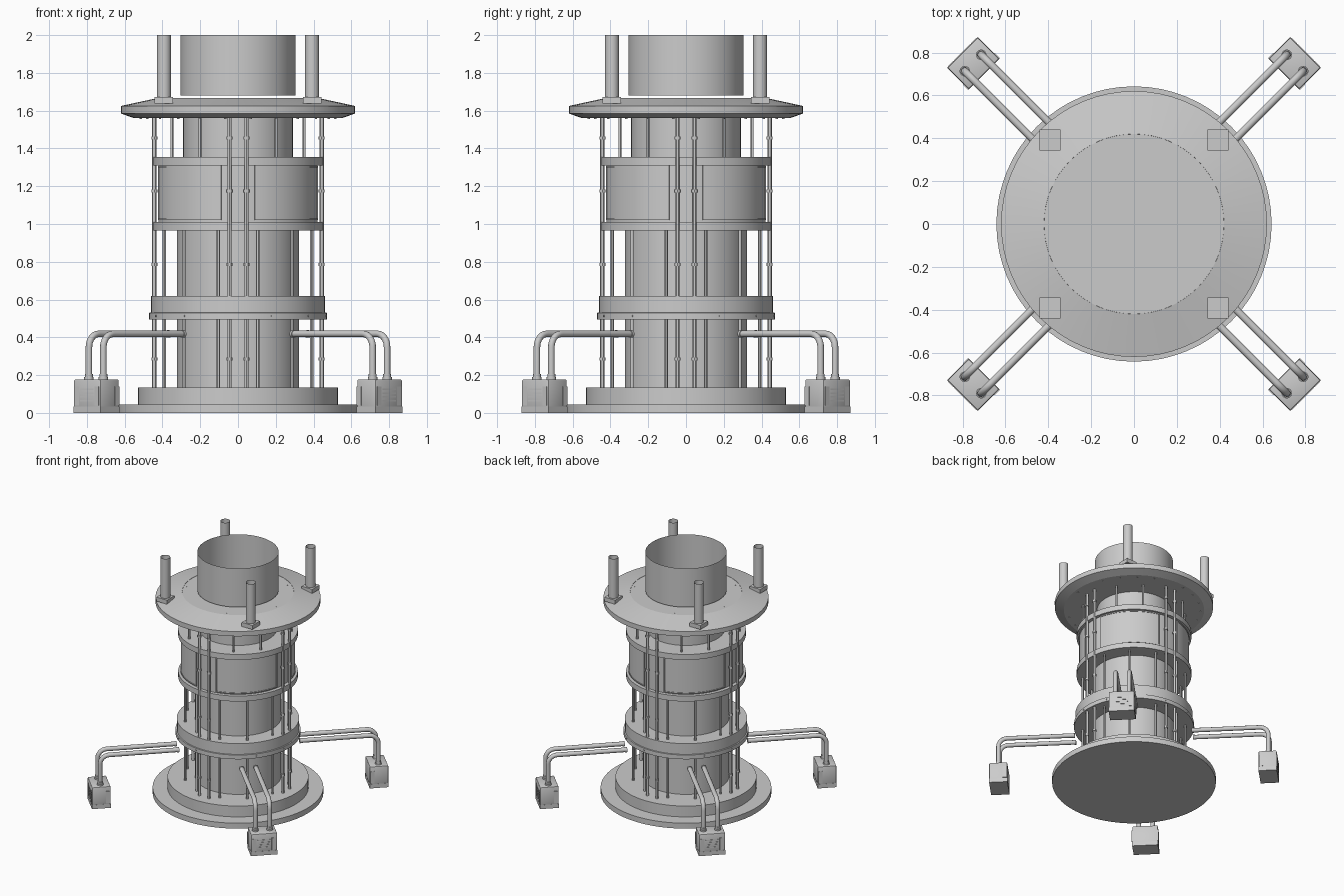
import bpy, bmesh, math
from mathutils import Vector, Matrix

if "Cube" in bpy.data.objects:
    bpy.data.objects.remove(bpy.data.objects["Cube"])

grey = bpy.data.materials.new("steel_grey")
grey.diffuse_color = (0.6, 0.6, 0.6, 1)
grey.use_nodes = True
grey.node_tree.nodes["Principled BSDF"].inputs["Base Color"].default_value = grey.diffuse_color


def finish(name, bm, smooth=30):
    bmesh.ops.remove_doubles(bm, verts=bm.verts, dist=1e-5)
    bmesh.ops.recalc_face_normals(bm, faces=bm.faces)
    me = bpy.data.meshes.new(name)
    bm.to_mesh(me)
    bm.free()
    me.materials.append(grey)
    ob = bpy.data.objects.new(name, me)
    bpy.context.collection.objects.link(ob)
    if smooth:
        bpy.ops.object.select_all(action='DESELECT')
        ob.select_set(True)
        bpy.context.view_layer.objects.active = ob
        bpy.ops.object.shade_smooth_by_angle(angle=math.radians(smooth))
    return ob


def lathe(name, profile, smooth=30, steps=64):
    """Revolve a (radius, z) profile about the z axis."""
    bm = bmesh.new()
    vs = [bm.verts.new((r, 0, z)) for r, z in profile]
    es = [bm.edges.new(p) for p in zip(vs, vs[1:])]
    bmesh.ops.spin(bm, geom=vs + es, cent=(0, 0, 0), axis=(0, 0, 1),
                   angle=math.tau, steps=steps)
    return finish(name, bm, smooth)


def rod(bm, p, q, r, sides=12, caps=True):
    p, q = Vector(p), Vector(q)
    rot = (q - p).to_track_quat('Z', 'Y').to_matrix().to_4x4()
    bmesh.ops.create_cone(bm, cap_ends=caps, segments=sides, radius1=r, radius2=r,
                          depth=(q - p).length,
                          matrix=Matrix.Translation((p + q) / 2) @ rot)


def box(bm, centre, size, angle=0, bevel=0):
    m = (Matrix.Rotation(angle, 4, 'Z') @ Matrix.Translation(centre)
         @ Matrix.Diagonal((*size, 1)))
    new = bmesh.ops.create_cube(bm, size=1, matrix=m)['verts']
    if bevel:
        edges = list({e for v in new for e in v.link_edges})
        bmesh.ops.bevel(bm, geom=edges, offset=bevel, segments=2,
                        affect='EDGES', profile=0.5)


def arc_block(bm, r0, r1, z0, z1, mid, half, n=16):
    """Curved block centred on angle mid."""
    rings = []
    for i in range(n + 1):
        a = mid - half + 2 * half * i / n
        rings.append([bm.verts.new((r * math.cos(a), r * math.sin(a), z))
                      for r, z in ((r0, z0), (r1, z0), (r1, z1), (r0, z1))])
    for a, b in zip(rings, rings[1:]):
        for k in range(4):
            bm.faces.new((a[k], a[(k + 1) % 4], b[(k + 1) % 4], b[k]))
    bm.faces.new(rings[0])
    bm.faces.new(rings[-1][::-1])


def polar(r, a, z):
    return (r * math.cos(a), r * math.sin(a), z)


quarters = [math.pi / 2 * i for i in range(4)]
diagonals = [a + math.pi / 4 for a in quarters]

# Base and stacked core
lathe("base_disc", [(0, 0), (.642, 0), (.642, .045), (.53, .045)])
lathe("base_step", [(.53, .045), (.53, .135), (.323, .135)])
lathe("lower_core", [(.323, .135), (.323, .97)])
lathe("upper_core", [(.29, 1.35), (.29, 1.57)])
lathe("drum", [(.422, 1.0), (.422, 1.32)])

# Clamp rings around the core
lathe("lower_band", [(.323, .495), (.47, .495), (.47, .53), (.46, .531),
                     (.46, .62), (.323, .62)])
for name, z, inner in (("middle_ring", .965, .323), ("upper_ring", 1.31, .29)):
    lathe(name, [(inner, z), (.45, z), (.45, z + .045), (inner, z + .045)])

# Curved panels with slim raised frames
bm = bmesh.new()
for a in diagonals:
    arc_block(bm, .418, .43, 1.02, 1.31, a, math.radians(33))
    for z in (1.02, 1.3):
        arc_block(bm, .425, .434, z, z + .008, a, math.radians(33))
    for s in (-1, 1):
        arc_block(bm, .425, .434, 1.028, 1.3, a + s * math.radians(32.4),
                  math.radians(.6), 2)
finish("curved_panels", bm)

# Paired long rods with couplings
bm = bmesh.new()
for a in quarters:
    m = Matrix.Rotation(a, 4, 'Z')
    for s in (-.045, .045):
        rod(bm, m @ Vector((.443, s, .13)), m @ Vector((.443, s, 1.565)), .0115)
        for z in (.285, .785, 1.175, 1.455):
            rod(bm, m @ Vector((.443, s, z - .008)), m @ Vector((.443, s, z + .008)), .016)
finish("paired_rods", bm)

# Single tie rods between the rings
bm = bmesh.new()
for i in range(12):
    a = math.radians(15 + 30 * i)
    rod(bm, polar(.404, a, .13), polar(.404, a, .97), .009)
    if i % 3:
        b = math.radians(30 * i)
        rod(bm, polar(.404, b, 1.35), polar(.404, b, 1.565), .008)
finish("tie_rods", bm)

# Top flange with a slightly recessed centre and an open chimney above it
lathe("top_flange", [(0, 1.56), (.55, 1.56), (.62, 1.585), (.62, 1.625),
                     (.42, 1.668), (.4195, 1.666), (0, 1.666)], 8)
lathe("chimney", [(.305, 1.68), (.305, 2.0)])

# Small bolts on the flange and lower band
bm = bmesh.new()
for i in range(24):
    a = math.tau * (i + .5) / 24
    rod(bm, polar(.52, a, 1.557), polar(.52, a, 1.565), .007, 6)
    if i % 2:
        rod(bm, polar(.39, a, 1.66), polar(.39, a, 1.668), .005, 6)
        rod(bm, polar(.46, a, .513), polar(.473, a, .513), .006, 6)
finish("bolts", bm, 0)

# Four corner posts on square plates
plates, posts = bmesh.new(), bmesh.new()
for x in (-.392, .392):
    for y in (-.392, .392):
        box(plates, (x, y, 1.655), (.098, .098, .034))
        rod(posts, (x, y, 1.66), (x, y, 2.0), .037, 24, False)
finish("post_plates", plates, 0)
finish("posts", posts)

# Diagonal supply boxes with side clips, end plates and vent slats
bm = bmesh.new()
for a in diagonals:
    box(bm, (1.06, 0, .09), (.142, .2, .176), a, .008)
    box(bm, (1.06, 0, .017), (.144, .202, .034), a)
    for s in (-1, 1):
        box(bm, (1.008, s * .1, .09), (.034, .01, .1), a)
        box(bm, (1.13, s * .074, .09), (.007, .032, .1), a)
    for z in (.065, .085, .105, .125):
        box(bm, (1.13, 0, z), (.007, .1, .008), a)
finish("supply_boxes", bm)

# Bent pipes from the boxes to the core
bend, top, foot = .07, .418, 1.062
path = [(foot, .17)]
for i in range(9):
    t = math.pi / 2 * i / 8
    path.append((foot - bend + bend * math.cos(t), top - bend + bend * math.sin(t)))
path.append((.46, top))
sides, rad = 14, .0175
bm = bmesh.new()
for a in diagonals:
    m = Matrix.Rotation(a, 4, 'Z')
    for s in (-.054, .054):
        rings = []
        for i, (x, z) in enumerate(path):
            t = math.pi / 2 * min(max(i - 1, 0), 8) / 8
            out = Vector((math.cos(t), 0, math.sin(t)))
            c = Vector((x, s, z))
            rings.append([bm.verts.new(m @ (c + out * rad * math.cos(k)
                                            + Vector((0, rad * math.sin(k), 0))))
                          for k in (math.tau * j / sides for j in range(sides))])
        for p, q in zip(rings, rings[1:]):
            for j in range(sides):
                n = (j + 1) % sides
                bm.faces.new((p[j], p[n], q[n], q[j]))
        bm.faces.new(rings[0])
        bm.faces.new(rings[-1])
        for z0, z1, r in ((.175, .19, .025), (.19, .205, .021)):
            rod(bm, m @ Vector((foot, s, z0)), m @ Vector((foot, s, z1)), r, 16)
        rod(bm, m @ Vector((.46, s, top)), m @ Vector((.475, s, top)), .02, 16)
finish("supply_pipes", bm)
